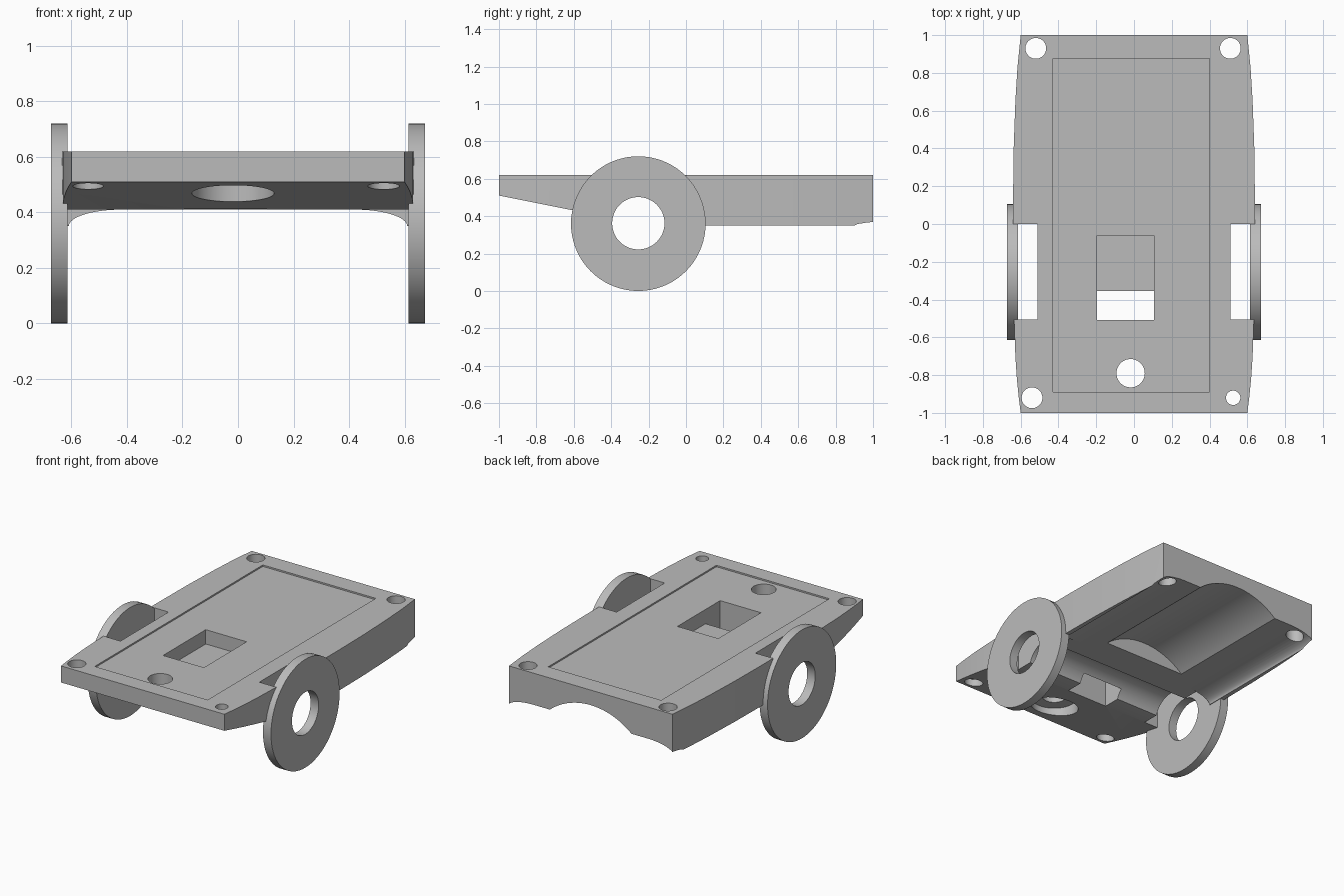
import bpy, bmesh
from math import pi, sin, cos, radians

cube = bpy.data.objects.get("Cube")
if cube:
    bpy.data.objects.remove(cube, do_unlink=True)

grey = bpy.data.materials.new("plain grey")
grey.use_nodes = True
grey.diffuse_color = (0.5, 0.5, 0.5, 1)
grey.node_tree.nodes["Principled BSDF"].inputs["Base Color"].default_value = (0.5, 0.5, 0.5, 1)


def prism(name, points, axis, lo, hi):
    """Extrude a closed 2D profile along an axis; the profile uses the other two axes in order."""
    def place(p, d):
        v = list(p)
        v.insert("xyz".index(axis), d)
        return v
    bm = bmesh.new()
    face = bm.faces.new([bm.verts.new(place(p, lo)) for p in points])
    ext = bmesh.ops.extrude_face_region(bm, geom=[face])
    for v in ext["geom"]:
        if isinstance(v, bmesh.types.BMVert):
            v.co["xyz".index(axis)] = hi
    bmesh.ops.recalc_face_normals(bm, faces=bm.faces)
    mesh = bpy.data.meshes.new(name)
    bm.to_mesh(mesh)
    bm.free()
    mesh.materials.append(grey)
    obj = bpy.data.objects.new(name, mesh)
    bpy.context.collection.objects.link(obj)
    return obj


def circle(a, b, r, n=48):
    return [(a + r * cos(2 * pi * i / n), b + r * sin(2 * pi * i / n)) for i in range(n)]


def rect(a0, a1, b0, b1):
    return [(a0, b0), (a1, b0), (a1, b1), (a0, b1)]


def cut(target, cutter):
    mod = target.modifiers.new("cut", "BOOLEAN")
    mod.operation, mod.solver, mod.object = "DIFFERENCE", "EXACT", cutter
    bpy.context.view_layer.objects.active = target
    bpy.ops.object.modifier_apply(modifier=mod.name)
    bpy.data.objects.remove(cutter, do_unlink=True)


def smooth(obj):
    bpy.ops.object.select_all(action="DESELECT")
    obj.select_set(True)
    bpy.context.view_layer.objects.active = obj
    bpy.ops.object.shade_smooth_by_angle(angle=radians(25))


# Chassis slab with bowed sides
side = [(0.6, -1), (0.61, -0.92), (0.62, -0.82), (0.628, -0.7), (0.635, -0.5), (0.64, -0.2),
        (0.64, 0.15), (0.637, 0.4), (0.628, 0.65), (0.617, 0.83), (0.6, 1)]
chassis = prism("chassis", side + [(-x, y) for x, y in reversed(side)], "z", 0.35, 0.62)

# Sloping nose underside and flat belly
cut(chassis, prism("nose_cut", [(-1.1, 0.53), (-0.5, 0.41), (0, 0.41), (0, 0.2), (-1.1, 0.2)], "x", -1, 1))

# Rear belly with rounded skirts along both sides
curve = [(0.42 + 0.19 * sin(t * pi / 24), 0.35 + 0.06 * cos(t * pi / 24)) for t in range(13)]
skirt = curve + [(0.61, 0.2)]
cut(chassis, prism("belly_cut", skirt + [(-x, z) for x, z in reversed(skirt)], "y", -0.1, 1.2))

# Arched recess under the rear, and the axle tunnel
cut(chassis, prism("arch_cut", circle(0, 0.056, 0.464, 96), "y", 0.1, 1.2))
cut(chassis, prism("axle_cut", circle(-0.255, 0.362, 0.145), "x", -1, 1))

# Wheel notches
for s in (-1, 1):
    cut(chassis, prism("notch_cut", rect(*sorted((s * 0.51, s * 0.8)), -0.505, 0), "z", 0, 1))

# Shallow top panel, stepped slot and its through opening
cut(chassis, prism("panel_cut", rect(-0.43, 0.4, -0.89, 0.875), "z", 0.61, 1))
cut(chassis, prism("slot_cut", rect(-0.195, 0.105, -0.508, -0.06), "z", 0.515, 1))
cut(chassis, prism("opening_cut", rect(-0.195, 0.105, -0.508, -0.355), "z", 0, 1))

# Corner holes, and the nose hole with a wide lower bore: x, y, radius, bottom, top
for x, y, r, lo, hi in ((-0.52, 0.93, 0.055, 0, 1), (0.51, 0.93, 0.055, 0, 1),
                        (-0.54, -0.92, 0.055, 0, 1), (0.525, -0.92, 0.038, 0, 1),
                        (0.525, -0.92, 0.057, 0, 0.55),
                        (-0.018, -0.79, 0.075, 0, 1), (-0.018, -0.79, 0.148, 0, 0.54)):
    cut(chassis, prism("hole_cut", circle(x, y, r, 40), "z", lo, hi))
smooth(chassis)

# Ring wheels
for name, s in (("right_wheel", -1), ("left_wheel", 1)):
    lo, hi = sorted((s * 0.614, s * 0.673))
    wheel = prism(name, circle(-0.255, 0.36, 0.36, 72), "x", lo, hi)
    cut(wheel, prism("hub_cut", circle(-0.255, 0.362, 0.14), "x", -1, 1))
    smooth(wheel)
